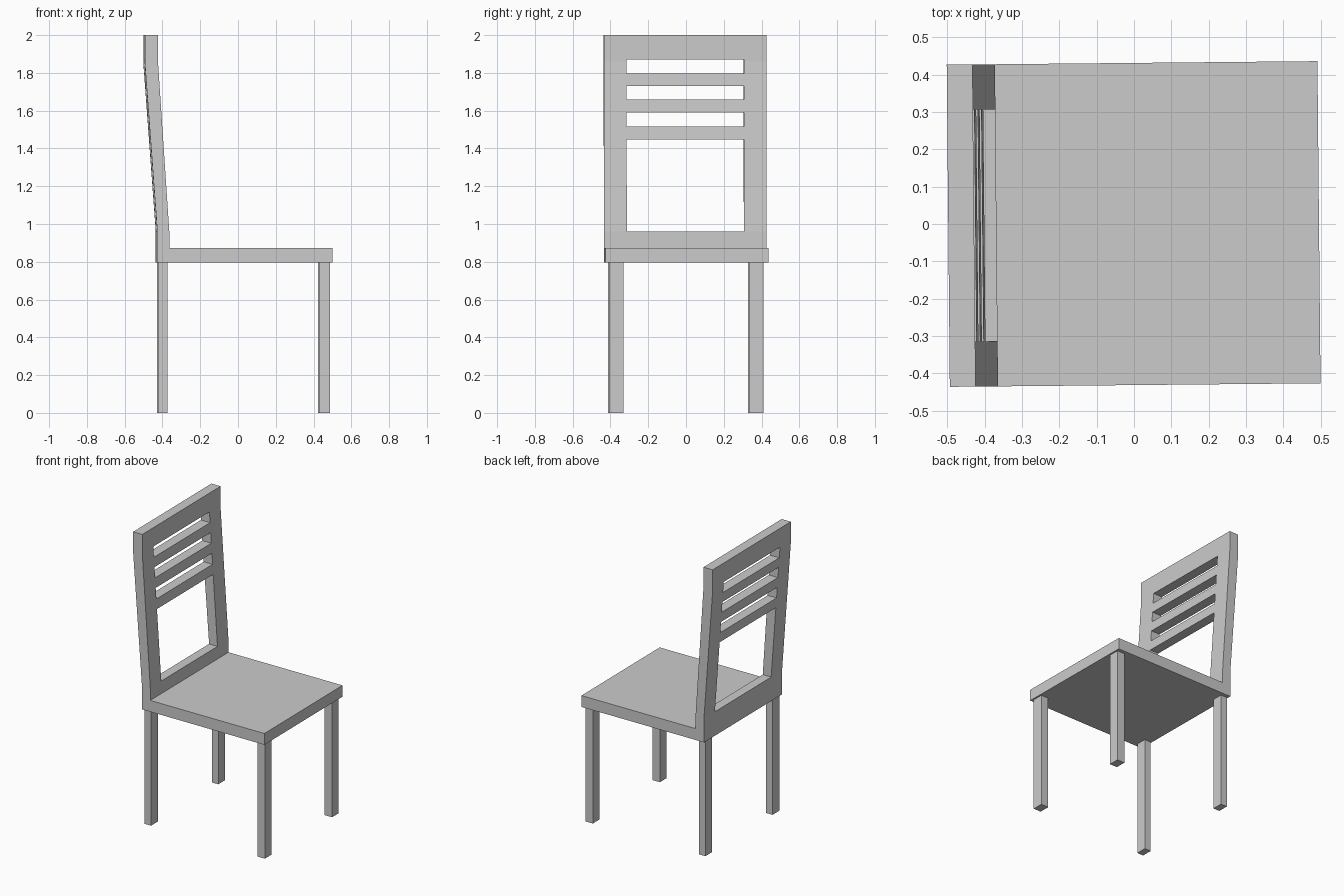
import bpy, bmesh, math
from mathutils import Matrix

if "Cube" in bpy.data.objects:
    bpy.data.objects.remove(bpy.data.objects["Cube"])

TURN = Matrix.Rotation(math.radians(0.55), 4, 'Z')  # whole chair sits slightly turned


def add_object(name, bm):
    bmesh.ops.recalc_face_normals(bm, faces=bm.faces)
    mesh = bpy.data.meshes.new(name)
    bm.to_mesh(mesh)
    bm.free()
    ob = bpy.data.objects.new(name, mesh)
    ob.matrix_world = TURN
    bpy.context.collection.objects.link(ob)
    return ob


def add_box(bm, x, y, z):
    size = [b - a for a, b in (x, y, z)]
    mid = [(a + b) / 2 for a, b in (x, y, z)]
    m = Matrix.Translation(mid) @ Matrix.Diagonal((*size, 1))
    bmesh.ops.create_cube(bm, size=1, matrix=m)


# Seat and bent backrest: one side profile extruded across the width
profile = [(0.495, 0.795), (0.495, 0.873), (-0.368, 0.873), (-0.368, 0.96),
           (-0.428, 1.86), (-0.428, 2.0), (-0.497, 2.0), (-0.497, 1.85),
           (-0.432, 0.97), (-0.432, 0.795)]
bm = bmesh.new()
face = bm.faces.new([bm.verts.new((x, -0.431, z)) for x, z in profile])
side = bmesh.ops.extrude_face_region(bm, geom=[face])
bmesh.ops.translate(bm, vec=(0, 0.862, 0),
                    verts=[v for v in side["geom"] if isinstance(v, bmesh.types.BMVert)])
chair = add_object("seat_and_backrest", bm)

# Openings in the backrest: one tall window and three slots
bm = bmesh.new()
for z in ((0.96, 1.447), (1.515, 1.59), (1.658, 1.73), (1.797, 1.87)):
    add_box(bm, (-0.7, -0.2), (-0.31, 0.31), z)
cutter = add_object("backrest_openings_cutter", bm)
cutter.hide_render = True
cutter.display_type = 'WIRE'
cut = chair.modifiers.new("openings", 'BOOLEAN')
cut.operation = 'DIFFERENCE'
cut.solver = 'EXACT'
cut.object = cutter

# Four straight legs
for end, x in (("back", (-0.425, -0.377)), ("front", (0.427, 0.484))):
    for hand, y in (("right", (-0.409, -0.335)), ("left", (0.332, 0.405))):
        bm = bmesh.new()
        add_box(bm, x, y, (0, 0.795))
        add_object(f"{end}_{hand}_leg", bm)
